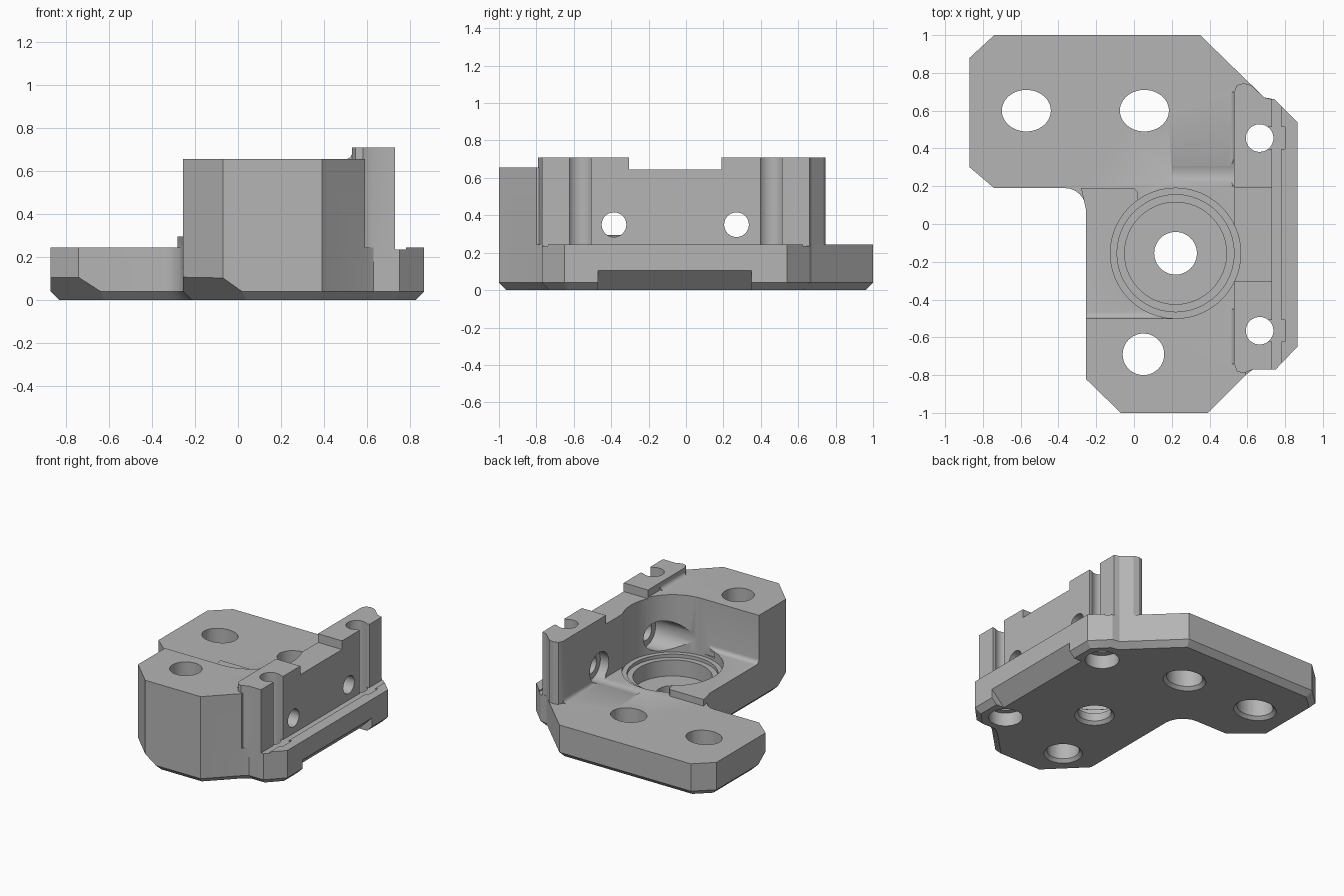
import bpy, bmesh, math
from mathutils import Matrix, Vector

cube = bpy.data.objects.get("Cube")
if cube:
    bpy.data.objects.remove(cube)

grey = bpy.data.materials.new("plain grey")
grey.use_nodes = True
colour = (0.46, 0.46, 0.46, 1)
grey.diffuse_color = colour
grey.node_tree.nodes["Principled BSDF"].inputs["Base Color"].default_value = colour


def finish(bm, name):
    bmesh.ops.recalc_face_normals(bm, faces=bm.faces)
    mesh = bpy.data.meshes.new(name)
    bm.to_mesh(mesh)
    bm.free()
    mesh.materials.append(grey)
    ob = bpy.data.objects.new(name, mesh)
    bpy.context.collection.objects.link(ob)
    return ob


def inset(points, d):
    """Mitred inward offset of an anticlockwise outline."""
    out = []
    for i, p in enumerate(points):
        p = Vector(p)
        a = (p - Vector(points[i - 1])).normalized()
        b = (Vector(points[(i + 1) % len(points)]) - p).normalized()
        na, nb = Vector((-a.y, a.x)), Vector((-b.y, b.x))
        out.append(p + (na + nb) * d / (1 + na.dot(nb)))
    return out


def prism(name, points, low, high, chamfer=0):
    bm = bmesh.new()
    layers = [(points, low), (points, high)]
    if chamfer:
        layers = [(inset(points, chamfer), low), (points, low + chamfer), (points, high)]
    rings = [[bm.verts.new((p[0], p[1], z)) for p in pts] for pts, z in layers]
    bm.faces.new(rings[0])
    bm.faces.new(rings[-1])
    n = len(points)
    for r, s in zip(rings, rings[1:]):
        for i in range(n):
            j = (i + 1) % n
            bm.faces.new((r[i], r[j], s[j], s[i]))
    return finish(bm, name)


def round_tool(x, y, low, high, r, r_top=None, stretch=1):
    bm = bmesh.new()
    place = Matrix.Translation((x, y, (low + high) / 2)) @ Matrix.Diagonal((stretch, 1, 1, 1))
    bmesh.ops.create_cone(bm, cap_ends=True, segments=48, radius1=r,
                          radius2=r if r_top is None else r_top, depth=high - low, matrix=place)
    return finish(bm, "round_cutter")


def side_tool(y, z, x0, x1, r):
    bm = bmesh.new()
    place = Matrix.Translation(((x0 + x1) / 2, y, z)) @ Matrix.Rotation(math.pi / 2, 4, 'Y')
    bmesh.ops.create_cone(bm, cap_ends=True, segments=40, radius1=r, radius2=r,
                          depth=x1 - x0, matrix=place)
    return finish(bm, "side_cutter")


def box(x0, x1, y0, y1, z0, z1):
    return prism("box_cutter", [(x0, y0), (x1, y0), (x1, y1), (x0, y1)], z0, z1)


def wedge(x, y, angle, height, width):
    """Underside bevel at 45 degrees, facing outward along angle."""
    bm = bmesh.new()
    h = height
    ends = [[bm.verts.new((u, v, z)) for u, z in ((0.3, h + 0.3), (-h - 0.1, -0.1), (0.3, -0.1))]
            for v in (-width / 2, width / 2)]
    bm.faces.new(ends[0])
    bm.faces.new(ends[1])
    for i in range(3):
        j = (i + 1) % 3
        bm.faces.new((ends[0][i], ends[0][j], ends[1][j], ends[1][i]))
    bm.transform(Matrix.Translation((x, y, 0)) @ Matrix.Rotation(angle, 4, 'Z'))
    return finish(bm, "wedge_cutter")


def cove(start, end, z, r, side):
    """Concave fillet along a wall foot; side points away from the wall."""
    bm = bmesh.new()
    profile = [(-0.01, -0.01), (r, -0.01)]
    profile += [(r - r * math.sin(t * math.pi / 10), r - r * math.cos(t * math.pi / 10))
                for t in range(6)] + [(-0.01, r)]
    rings = [[bm.verts.new((p[0] + side[0] * u, p[1] + side[1] * u, z + v)) for u, v in profile]
             for p in (start, end)]
    n = len(profile)
    bm.faces.new(rings[0])
    bm.faces.new(rings[1])
    for i in range(n):
        j = (i + 1) % n
        bm.faces.new((rings[0][i], rings[0][j], rings[1][j], rings[1][i]))
    return finish(bm, "foot_fillet")


def combine(body, tools, operation):
    for tool in tools:
        mod = body.modifiers.new("join", 'BOOLEAN')
        mod.operation, mod.object, mod.solver = operation, tool, 'EXACT'
        bpy.context.view_layer.objects.active = body
        bpy.ops.object.modifier_apply(modifier=mod.name)
        bpy.data.objects.remove(tool)


# Base plate with chamfered underside and a rounded inner corner
inner = [(-0.365 + 0.11 * math.cos(t * math.pi / 12), 0.08 + 0.11 * math.sin(t * math.pi / 12))
         for t in range(7)]
outline = [(-0.74, 0.19), *inner[::-1], (-0.255, -0.82), (-0.07, -1), (0.39, -1), (0.59, -0.8),
           (0.63, -0.77), (0.75, -0.77), (0.865, -0.65), (0.865, 0.54), (0.745, 0.66),
           (0.69, 0.67), (0.35, 1), (-0.74, 1), (-0.87, 0.88), (-0.87, 0.3)]
body = prism("bracket_body", outline, 0, 0.245, 0.04)

# Tall front block, side wall and raised pad
block = prism("front_block", [(-0.255, -0.82), (-0.07, -1), (0.39, -1), (0.59, -0.8), (0.6, -0.1),
                              (0.22, -0.1), (0.22, -0.5), (-0.255, -0.5)], 0.15, 0.655)
wall = prism("side_wall", [(0.53, -0.74), (0.545, -0.78), (0.58, -0.79), (0.63, -0.77),
                           (0.73, -0.77), (0.73, 0.66), (0.69, 0.67), (0.62, 0.735),
                           (0.58, 0.745), (0.545, 0.735), (0.53, 0.7)], 0.15, 0.71)
pad = prism("raised_pad", [(-0.255, -0.51), (0.1, -0.51), (0.1, 0.1), (0.02, 0.13), (0.02, 0.17),
                           (0, 0.19), (-0.28, 0.19), (-0.255, 0.08)], 0.15, 0.295)
fillets = [cove((0.53, 0.2), (0.53, 0.7), 0.245, 0.03, (-1, 0)),
           cove((0.53, -0.74), (0.53, -0.45), 0.655, 0.03, (-1, 0)),
           cove((-0.255, -0.5), (0.15, -0.5), 0.295, 0.03, (0, 1))]
combine(body, [block, wall, pad] + fillets, 'UNION')

# Stepped bearing seat and its through hole
cx, cy = 0.22, -0.155
cuts = [round_tool(cx, cy, 0.225, 1, 0.345), round_tool(cx, cy, 0.2, 0.5, 0.31),
        round_tool(cx, cy, 0.08, 0.5, 0.27), round_tool(cx, cy, -0.1, 0.5, 0.113),
        round_tool(cx, cy, -0.01, 0.025, 0.145, 0.11)]

# Bolt holes with countersunk undersides
for x, y, stretch in ((-0.57, 0.6, 1.18), (0.055, 0.6, 1.18), (0.05, -0.69, 1)):
    cuts += [round_tool(x, y, -0.1, 1, 0.11, stretch=stretch),
             round_tool(x, y, -0.01, 0.025, 0.14, 0.108, stretch)]

# Vertical screw holes in the wall, open to the outside
for y in (0.455, -0.565):
    cuts += [round_tool(0.665, y, -0.1, 1, 0.073), round_tool(0.665, y, -0.1, 0.1, 0.115),
             box(0.665, 0.8, y - 0.058, y + 0.058, 0.235, 1)]

# Cross holes with wide inner channels
for y in (0.27, -0.385):
    cuts += [side_tool(y, 0.35, 0.3, 1, 0.066), side_tool(y, 0.35, 0.2, 0.6, 0.112)]

# Wall notch, ledge groove and underside bevels
cuts += [box(0.4, 0.9, -0.305, 0.19, 0.645, 1), box(0.73, 0.78, -0.9, 0.9, 0.235, 0.3),
         wedge(0.865, -0.06, 0, 0.105, 0.82),
         wedge(-0.805, 0.245, math.radians(230), 0.105, 0.6),
         wedge(-0.163, -0.91, math.radians(225), 0.105, 0.6)]
combine(body, cuts, 'DIFFERENCE')

bpy.ops.object.select_all(action='DESELECT')
body.select_set(True)
bpy.context.view_layer.objects.active = body
bpy.ops.object.shade_smooth_by_angle(angle=math.radians(25))
